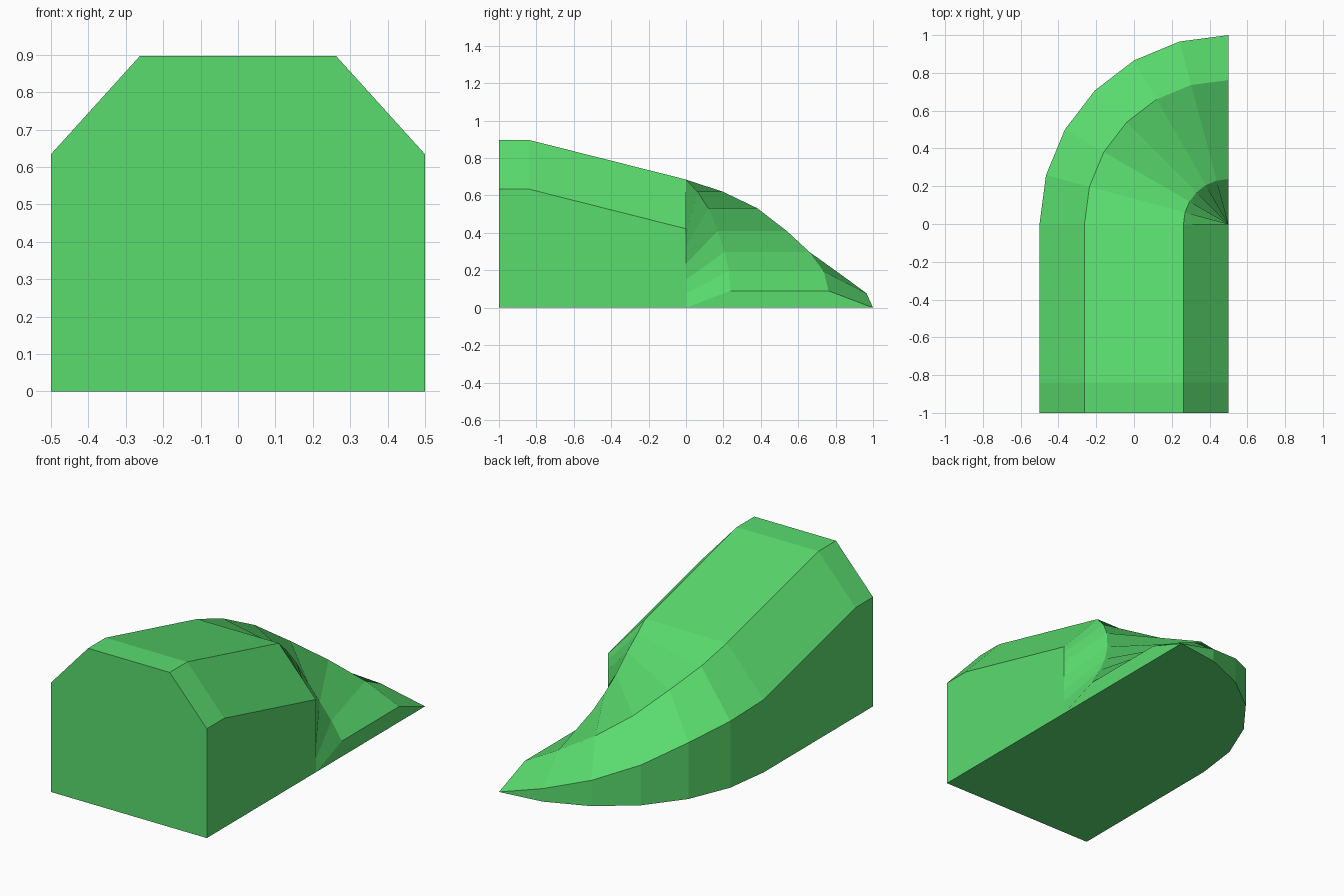
import bpy, bmesh, math

if "Cube" in bpy.data.objects:
    bpy.data.objects.remove(bpy.data.objects["Cube"])

green = bpy.data.materials.new("grass green")
green.diffuse_color = (0.102, 0.716, 0.156, 1)
green.use_nodes = True
green.node_tree.nodes["Principled BSDF"].inputs["Base Color"].default_value = green.diffuse_color

# Cross-sections along the straight ramp, then swept round the inner corner
PIVOT = 0.5
SHOULDER = 0.238
crest = [0.685, 0.62, 0.532, 0.41, 0.298, 0.195, 0.09]
bevel = [0.263, 0.234, 0.205, 0.176, 0.148, 0.119, 0.09]
sections = [(0, -1, 0.897, 0.263), (0, -0.84, 0.897, 0.263)]
sections += [(math.radians(15 * i), 0, crest[i], bevel[i]) for i in range(7)]

bm = bmesh.new()


def ring(angle, y, top, drop):
    """Hexagonal section: radius from the pivot and height."""
    side = top - drop
    outline = [(1, 0), (1, side), (1 - SHOULDER, top), (SHOULDER, top), (0, side), (0, 0)]
    return [bm.verts.new((PIVOT - r * math.cos(angle), y + r * math.sin(angle), z))
            for r, z in outline]


rings = [ring(*s) for s in sections]
for a, b in zip(rings, rings[1:]):
    for i in range(6):
        j = (i + 1) % 6
        bm.faces.new((a[i], a[j], b[j], b[i]))
bm.faces.new(rings[0])
bm.faces.new(rings[-1][::-1])

# Collapse the sections where they meet on the pivot, and the tapered tip
bmesh.ops.remove_doubles(bm, verts=bm.verts, dist=0.0005)
flat = [f for f in bm.faces if f.calc_area() < 1e-6]
bmesh.ops.delete(bm, geom=flat, context='FACES')
bmesh.ops.recalc_face_normals(bm, faces=bm.faces)

# Orient outward: the underside must face down
base = min(bm.faces, key=lambda f: f.calc_center_median().z)
if base.normal.z > 0:
    bmesh.ops.reverse_faces(bm, faces=bm.faces)

mesh = bpy.data.meshes.new("curved_ramp")
bm.to_mesh(mesh)
bm.free()
mesh.materials.append(green)
ramp = bpy.data.objects.new("curved_ramp", mesh)
bpy.context.collection.objects.link(ramp)
